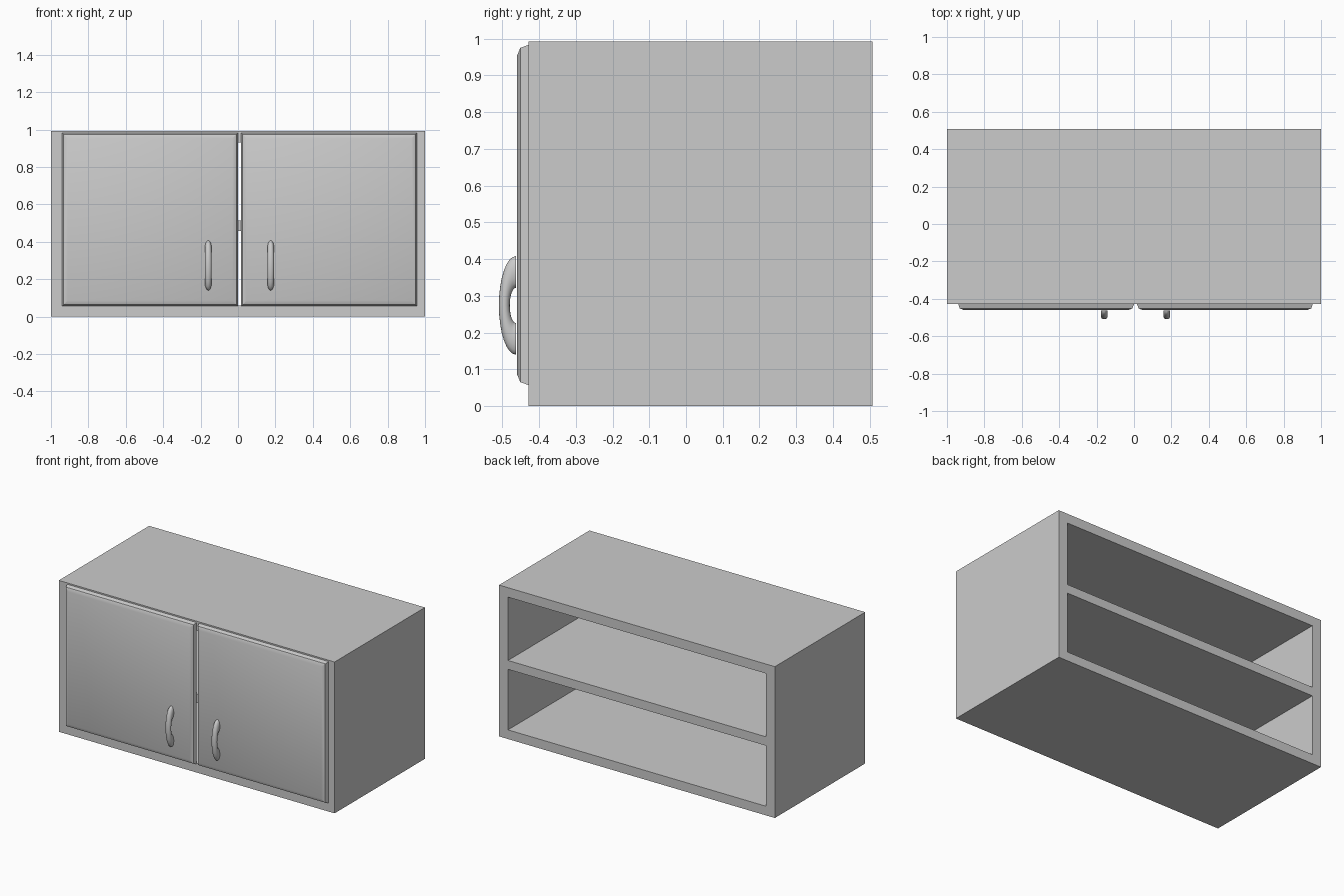
import bpy, bmesh, math
from mathutils import Vector

if "Cube" in bpy.data.objects:
    bpy.data.objects.remove(bpy.data.objects["Cube"])

FRONT, BACK, TOP = -0.428, 0.508, 0.992
MID = 0.008          # doors mirror about this x


def finish(bm, name, angle):
    bmesh.ops.recalc_face_normals(bm, faces=bm.faces)
    me = bpy.data.meshes.new(name)
    bm.to_mesh(me)
    bm.free()
    ob = bpy.data.objects.new(name, me)
    bpy.context.collection.objects.link(ob)
    bpy.ops.object.select_all(action='DESELECT')
    ob.select_set(True)
    bpy.context.view_layer.objects.active = ob
    bpy.ops.object.shade_smooth_by_angle(angle=math.radians(angle))
    return ob


def rect(x0, x1, z0, z1):
    return [(x0, z0), (x1, z0), (x1, z1), (x0, z1)]


# Carcass with centre shelf: rectangle with two openings, extruded in depth
def make_cabinet():
    cu = bpy.data.curves.new("cabinet_body", 'CURVE')
    cu.dimensions = '2D'
    cu.fill_mode = 'BOTH'
    cu.extrude = (BACK - FRONT) / 2
    for r in (rect(-1, 1, 0, TOP),
              rect(-0.935, 0.935, 0.06, 0.457),
              rect(-0.935, 0.935, 0.515, 0.93)):
        sp = cu.splines.new('POLY')
        sp.points.add(3)
        for p, (x, z) in zip(sp.points, r):
            p.co = (x, z, 0, 1)
        sp.use_cyclic_u = True
        sp.use_smooth = False
    ob = bpy.data.objects.new("cabinet_body", cu)
    ob.location.y = (FRONT + BACK) / 2
    ob.rotation_euler.x = math.pi / 2
    bpy.context.collection.objects.link(ob)
    bpy.ops.object.select_all(action='DESELECT')
    ob.select_set(True)
    bpy.context.view_layer.objects.active = ob
    bpy.ops.object.convert(target='MESH')


# Door panel with a two-step softened front edge
def make_door(name, side):
    bm = bmesh.new()
    rings = []
    for y, inset in ((FRONT, 0), (-0.451, 0.008), (-0.460, 0.03)):
        r = rect(0.008 + inset, 0.948 - inset, 0.057 + inset, 0.983 - inset)
        rings.append([bm.verts.new((MID + side * x, y, z)) for x, z in r])
    for a, b in zip(rings, rings[1:]):
        for i in range(4):
            j = (i + 1) % 4
            bm.faces.new((a[i], a[j], b[j], b[i]))
    bm.faces.new(rings[0])
    bm.faces.new(rings[-1])
    finish(bm, name, 30)


# Bow handle: flattened half torus
def make_handle(name, side):
    n, m = 16, 16
    bm = bmesh.new()
    rings = []
    for i in range(n + 1):
        a = math.pi * i / n
        ring = []
        for k in range(m):
            t = 2 * math.pi * k / m
            d = 0.091 + 0.043 * math.cos(t)
            ring.append(bm.verts.new(Vector((
                MID + side * 0.167 + 0.018 * math.sin(t),
                -0.463 - 0.345 * d * math.sin(a),
                0.274 + d * math.cos(a)))))
        rings.append(ring)
    for a, b in zip(rings, rings[1:]):
        for k in range(m):
            j = (k + 1) % m
            bm.faces.new((a[k], a[j], b[j], b[k]))
    bm.faces.new(rings[0])
    bm.faces.new(rings[-1])
    finish(bm, name, 60)


make_cabinet()
for label, side in (("left", -1), ("right", 1)):
    make_door(label + "_door", side)
    make_handle(label + "_handle", side)
